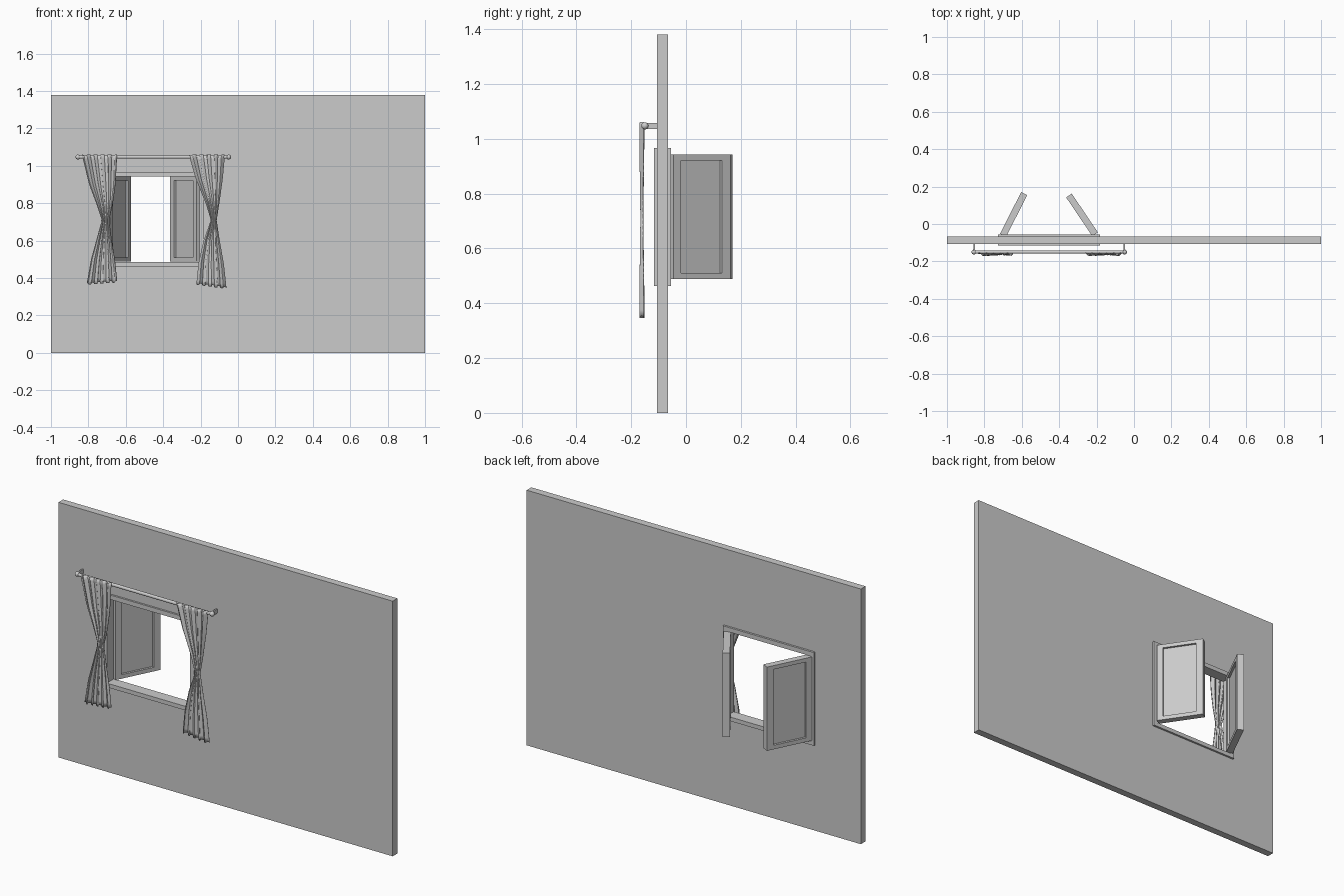
import bpy, bmesh, math

if "Cube" in bpy.data.objects:
    bpy.data.objects.remove(bpy.data.objects["Cube"])


def finish(name, bm, smooth=False):
    bmesh.ops.recalc_face_normals(bm, faces=bm.faces)
    me = bpy.data.meshes.new(name)
    bm.to_mesh(me)
    bm.free()
    ob = bpy.data.objects.new(name, me)
    bpy.context.collection.objects.link(ob)
    if smooth:
        bpy.ops.object.select_all(action='DESELECT')
        ob.select_set(True)
        bpy.context.view_layer.objects.active = ob
        bpy.ops.object.shade_smooth_by_angle(angle=math.radians(40))
    return ob


def ring(name, outer, inner, y0, y1):
    """Rectangular frame; rects are (x0, x1, z0, z1)."""
    bm = bmesh.new()

    def loop(r, y):
        a, b, c, d = r
        return [bm.verts.new((x, y, z)) for x, z in ((a, c), (b, c), (b, d), (a, d))]
    loops = [loop(outer, y0), loop(outer, y1), loop(inner, y1), loop(inner, y0)]
    for k in range(4):
        p, q = loops[k], loops[(k + 1) % 4]
        for i in range(4):
            j = (i + 1) % 4
            bm.faces.new((p[i], p[j], q[j], q[i]))
    return finish(name, bm)


def box(name, x0, x1, y0, y1, z0, z1):
    bm = bmesh.new()
    bmesh.ops.create_cube(bm, size=1)
    for v in bm.verts:
        v.co = ((x0 + x1) / 2 + v.co.x * (x1 - x0),
                (y0 + y1) / 2 + v.co.y * (y1 - y0),
                (z0 + z1) / 2 + v.co.z * (z1 - z0))
    return finish(name, bm)


# wall with window opening, and the frame lining it
ring("wall", (-1, 1, 0, 1.38), (-0.716, -0.193, 0.473, 0.956), -0.106, -0.066)
ring("window_frame", (-0.727, -0.182, 0.463, 0.967), (-0.704, -0.205, 0.485, 0.943),
     -0.116, -0.055)


# open casements: frame plus recessed panel, swung about the hinge
def casement(side, hinge, angle, sign):
    y0, y1 = sorted((0, sign * 0.036))
    p0, p1 = y0 + 0.012, y1 - 0.012
    w, z0, z1 = 0.25, 0.489, 0.942
    parts = [ring(side + "_casement_frame", (0, w, z0, z1),
                  (0.032, w - 0.037, z0 + 0.022, z1 - 0.021), y0, y1),
             box(side + "_casement_panel", 0.028, w - 0.033, p0, p1, z0 + 0.018, z1 - 0.017)]
    for ob in parts:
        ob.location = (hinge[0], hinge[1], 0)
        ob.rotation_euler.z = math.radians(angle)


casement("left", (-0.716, -0.053), 63.3, -1)
casement("right", (-0.193, -0.045), 124, 1)

# curtain rod with end knobs and wall brackets
ROD_Y, ROD_Z = -0.15, 1.047


def rod(name, x0, x1, r):
    bpy.ops.mesh.primitive_cylinder_add(vertices=20, radius=r, depth=x1 - x0,
                                        location=((x0 + x1) / 2, ROD_Y, ROD_Z),
                                        rotation=(0, math.pi / 2, 0))
    bpy.context.object.name = name
    bpy.ops.object.shade_smooth_by_angle()


rod("curtain_rod", -0.86, -0.045, 0.009)
for side, x, s in (("left", -0.854, -1), ("right", -0.052, 1)):
    bpy.ops.mesh.primitive_uv_sphere_add(segments=20, ring_count=12, radius=0.013,
                                         location=(x + s * 0.002, ROD_Y, ROD_Z))
    bpy.context.object.name = side + "_rod_knob"
    bpy.ops.object.shade_smooth_by_angle()
    box(side + "_rod_bracket", x - 0.004, x + 0.004, ROD_Y, -0.104, 1.036, 1.058)


# curtains: pleated sheets gathered at the waist; rows are (z, left x, right x)
def curtain(name, rows, phase, drop):
    bm = bmesh.new()
    nu, nv = 72, 32
    ztop, zbot, zw = rows[0][0], rows[-1][0], 0.71
    grid = []
    for j in range(nv + 1):
        z = ztop + (zbot - ztop) * j / nv
        for (za, la, ra), (zb, lb, rb) in zip(rows, rows[1:]):
            if z >= zb - 1e-6:
                break
        t = (za - z) / (za - zb)
        l, r = la + (lb - la) * t, ra + (rb - ra) * t
        spread = min(1, abs(z - zw) / 0.3)
        amp = 0.004 + 0.004 * spread
        low = max(0, (zw - z) / (zw - zbot)) ** 2
        line = []
        for i in range(nu + 1):
            u = i / nu
            a = 2 * math.pi * 5 * u + phase
            x = l + (r - l) * u + 0.1 * (r - l) * math.sin(2 * a) * u * (1 - u)
            y = -0.161 + amp * math.sin(a) * (0.8 + 0.2 * math.sin(7 * u + phase))
            dz = low * (0.005 * math.cos(a) + drop * (u - 0.5))
            dz += 0.003 * math.cos(a) * max(0, 1 - 4 * j / nv)
            line.append(bm.verts.new((x, y, z + dz)))
        grid.append(line)
    for j in range(nv):
        for i in range(nu):
            bm.faces.new((grid[j][i], grid[j][i + 1], grid[j + 1][i + 1], grid[j + 1][i]))
    ob = finish(name, bm, True)
    sol = ob.modifiers.new("thickness", 'SOLIDIFY')
    sol.thickness = 0.003
    sol.offset = 0


curtain("left_curtain", [(1.058, -.834, -.647), (.9, -.795, -.656), (.8, -.757, -.67),
                         (.71, -.727, -.69), (.6, -.757, -.676), (.5, -.785, -.66),
                         (.375, -.807, -.647)], 0.4, 0.012)
curtain("right_curtain", [(1.058, -.262, -.07), (.93, -.225, -.082), (.8, -.172, -.10),
                          (.71, -.144, -.115), (.6, -.183, -.098), (.48, -.21, -.076),
                          (.358, -.222, -.062)], 1.6, -0.022)
